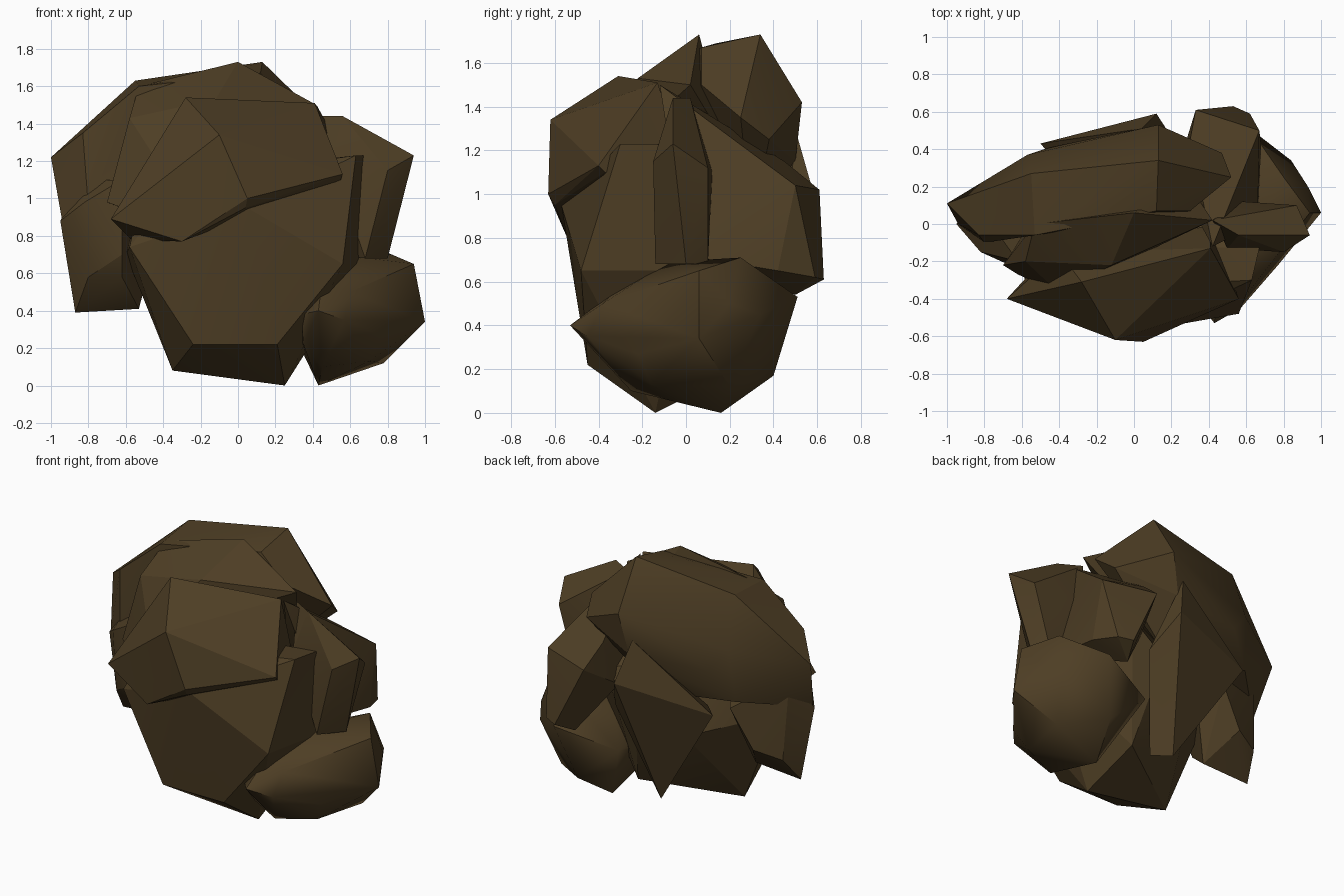
import bpy, bmesh, math

mat = bpy.data.materials.new("dark brown rock")
mat.diffuse_color = (0.076, 0.048, 0.018, 1)


def rock(name, points, angle=20):
    """Faceted boulder: convex hull around a few corner points."""
    bm = bmesh.new()
    for p in points:
        bm.verts.new(p)
    bmesh.ops.convex_hull(bm, input=bm.verts[:])
    loose = [v for v in bm.verts if not v.link_faces]
    bmesh.ops.delete(bm, geom=loose, context='VERTS')
    bmesh.ops.recalc_face_normals(bm, faces=bm.faces[:])
    me = bpy.data.meshes.new(name)
    bm.to_mesh(me)
    bm.free()
    me.materials.append(mat)
    ob = bpy.data.objects.new(name, me)
    bpy.context.collection.objects.link(ob)
    bpy.ops.object.select_all(action='DESELECT')
    ob.select_set(True)
    bpy.context.view_layer.objects.active = ob
    bpy.ops.object.shade_smooth_by_angle(angle=math.radians(angle))
    return ob


# big front boulder, flat face forward
rock("front_boulder", [
    (-0.24, -0.45, 0.22), (0.21, -0.45, 0.22), (0.56, -0.48, 0.65), (-0.58, -0.38, 0.74),
    (-0.35, -0.12, 0.08), (0.25, -0.14, 0.0), (0.63, -0.30, 1.23), (0.67, -0.13, 1.23),
    (0.66, 0.0, 0.65), (-0.60, -0.1, 0.7), (0.1, 0.40, 0.75), (0.33, 0.38, 0.95),
    (0.20, 0.22, 0.18), (-0.2, 0.3, 0.6), (-0.5, -0.1, 1.1), (-0.3, -0.35, 1.1),
    (0.05, -0.57, 0.95)])

# overhanging slab across the upper front
rock("brow_slab", [
    (-0.68, -0.40, 0.89), (-0.57, -0.28, 0.78), (-0.30, -0.53, 0.77), (0.05, -0.63, 1.0),
    (0.04, -0.60, 0.95), (0.55, -0.37, 1.10), (0.56, -0.40, 1.13), (0.41, -0.13, 1.51),
    (-0.10, -0.62, 1.34), (-0.28, -0.31, 1.54), (-0.4, -0.15, 1.25), (0.4, 0.0, 1.1),
    (-0.2, 0.0, 0.9)], 12)

# long crest boulder at the top rear
rock("crest_boulder", [
    (-1.0, 0.11, 1.22), (-0.55, 0.27, 1.63), (0.13, 0.34, 1.73), (0.0, 0.14, 1.69),
    (0.12, 0.07, 1.67), (0.30, 0.07, 1.50), (0.52, 0.25, 1.35), (0.13, 0.53, 1.42),
    (0.07, 0.50, 1.15), (0.47, 0.38, 1.25), (-0.57, 0.37, 1.3), (-0.53, -0.06, 1.60),
    (-0.83, -0.06, 1.35), (-0.94, 0.0, 0.88), (-0.80, -0.10, 0.95), (-0.6, 0.33, 0.95),
    (0.0, 0.3, 0.85), (-0.45, 0.41, 1.15)])

# sloping ridge between brow and crest
rock("ridge_boulder", [
    (0.0, 0.06, 1.73), (0.42, 0.02, 1.50), (-0.12, -0.22, 1.53), (-0.38, -0.20, 1.40),
    (-0.53, 0.0, 1.60), (-0.58, -0.20, 1.43), (-0.70, -0.22, 0.98), (-0.40, -0.37, 1.15),
    (0.3, 0.2, 1.2), (-0.5, 0.1, 0.9), (-0.62, -0.27, 0.95)])

# hanging rock at the left
rock("left_boulder", [
    (-0.87, 0.03, 0.39), (-0.53, 0.02, 0.41), (-0.80, -0.14, 0.58), (-0.95, 0.0, 0.88),
    (-0.82, -0.15, 0.98), (-0.62, -0.24, 0.70), (-0.62, -0.19, 0.58), (-0.65, 0.22, 0.60),
    (-0.82, 0.15, 0.55), (-0.85, 0.12, 1.1), (-0.4, 0.1, 0.9), (-0.62, -0.20, 1.1),
    (-0.5, 0.25, 0.85)])

# rounded rock at the lower right
rock("round_boulder", [
    (0.43, -0.53, 0.40), (0.34, -0.42, 0.38), (0.35, -0.32, 0.22), (0.43, 0.16, 0.0),
    (0.78, 0.20, 0.12), (1.0, 0.06, 0.34), (0.94, 0.06, 0.65), (0.80, 0.25, 0.71),
    (0.84, 0.34, 0.45), (0.62, 0.51, 0.53), (0.52, 0.40, 0.17), (0.62, -0.08, 0.69),
    (0.45, -0.32, 0.56), (0.30, 0.0, 0.30), (0.77, -0.22, 0.27), (0.57, -0.45, 0.35),
    (0.45, -0.25, 0.10), (0.70, -0.16, 0.13), (0.23, 0.38, 0.42), (0.74, -0.20, 0.50),
    (0.60, -0.38, 0.50), (0.93, 0.2, 0.5)], 45)

# upright rock at the upper right
rock("right_boulder", [
    (0.42, 0.02, 1.44), (0.56, -0.06, 1.44), (0.94, -0.06, 1.23), (0.87, 0.10, 1.12),
    (0.80, -0.15, 1.15), (0.80, 0.0, 0.68), (0.68, -0.14, 0.68), (0.5, -0.13, 1.2),
    (0.58, 0.12, 1.1), (0.5, 0.1, 0.7), (0.74, 0.10, 0.68)])

# broad leaning slab at the rear right
rock("rear_slab", [
    (0.42, -0.12, 1.50), (0.67, 0.50, 1.04), (0.62, 0.59, 0.62), (0.53, 0.63, 0.61),
    (0.33, 0.61, 1.02), (0.47, 0.50, 0.54), (0.66, 0.0, 0.72), (0.68, 0.42, 0.65),
    (0.25, 0.35, 0.85), (0.3, 0.1, 1.1), (0.30, 0.45, 1.15)])

# large flat diamond shard on the back
rock("back_shard", [
    (0.04, 0.51, 1.26), (0.12, 0.59, 0.98), (-0.04, 0.32, 0.15), (-0.50, 0.43, 0.87),
    (0.23, 0.42, 0.75), (0.06, 0.22, 0.16), (-0.3, 0.2, 0.8)])
